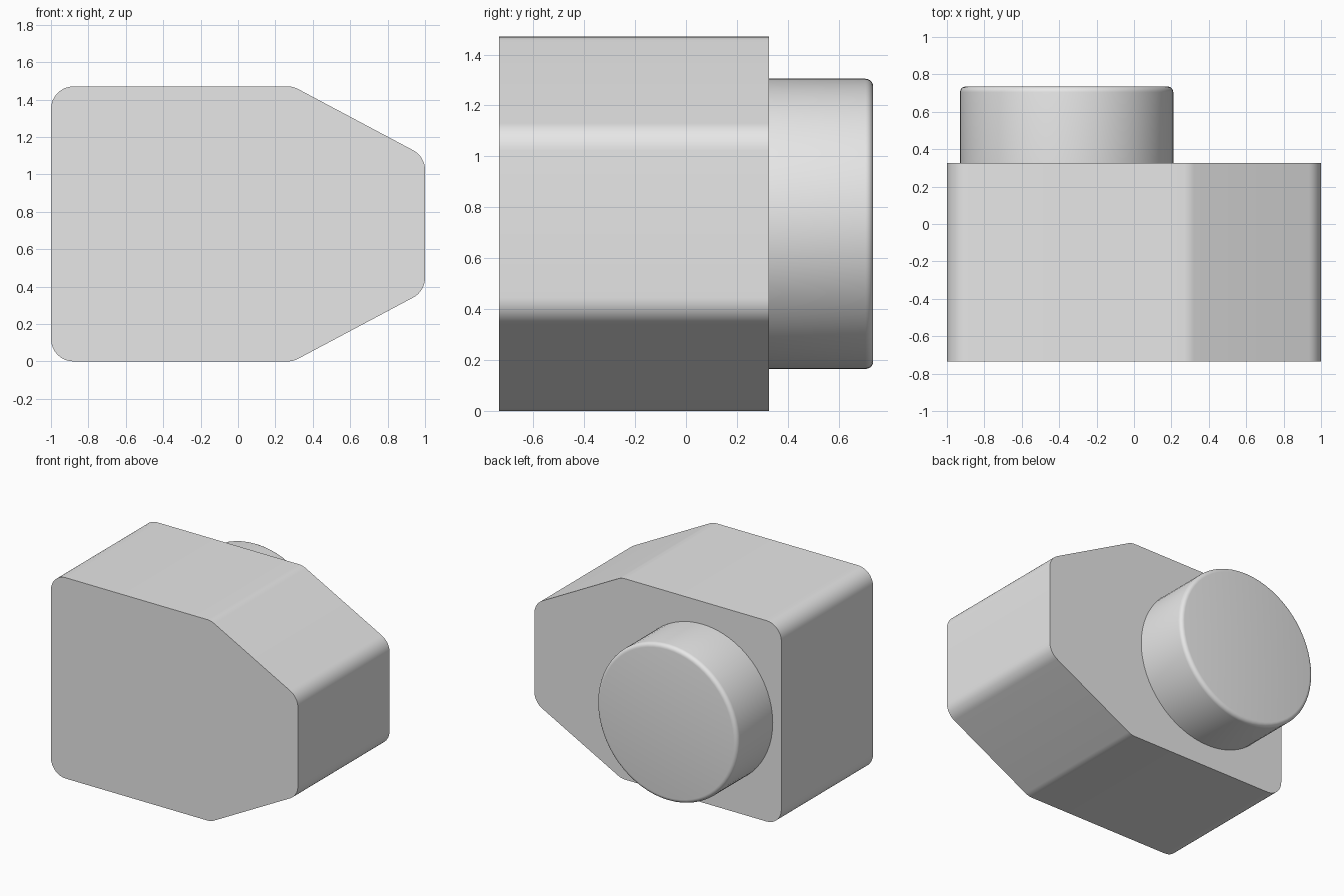
import bpy, bmesh, math
from mathutils import Vector

cube = bpy.data.objects.get("Cube")
if cube:
    bpy.data.objects.remove(cube, do_unlink=True)

FRONT, BACK, END = -0.735, 0.325, 0.735
HEIGHT = 1.47

grey = bpy.data.materials.new("plain_grey")
grey.use_nodes = True
colour = (0.8, 0.8, 0.8, 1)
grey.diffuse_color = colour
grey.node_tree.nodes["Principled BSDF"].inputs["Base Color"].default_value = colour


def fillet(corners, radius, steps=8):
    """Round every corner of a convex counter-clockwise outline."""
    points = []
    for i, corner in enumerate(corners):
        p = Vector(corner)
        a = (Vector(corners[i - 1]) - p).normalized()
        b = (Vector(corners[(i + 1) % len(corners)]) - p).normalized()
        half = a.angle(b) / 2
        centre = p + (a + b).normalized() * radius / math.sin(half)
        start = p + a * radius / math.tan(half) - centre
        turn = math.pi - 2 * half
        base = math.atan2(start.y, start.x)
        for k in range(steps + 1):
            t = base + turn * k / steps
            points.append(centre + radius * Vector((math.cos(t), math.sin(t))))
    return points


def finish(bm, name):
    bmesh.ops.recalc_face_normals(bm, faces=bm.faces)
    mesh = bpy.data.meshes.new(name)
    bm.to_mesh(mesh)
    bm.free()
    mesh.materials.append(grey)
    obj = bpy.data.objects.new(name, mesh)
    bpy.context.collection.objects.link(obj)
    bpy.ops.object.select_all(action="DESELECT")
    obj.select_set(True)
    bpy.context.view_layer.objects.active = obj
    bpy.ops.object.shade_smooth_by_angle(angle=math.radians(35))
    return obj


def prism(outline, y0, y1):
    """Extrude an x-z outline along y."""
    bm = bmesh.new()
    face = bm.faces.new([bm.verts.new((p.x, y0, p.y)) for p in outline])
    out = bmesh.ops.extrude_face_region(bm, geom=[face], use_keep_orig=True)
    verts = [g for g in out["geom"] if isinstance(g, bmesh.types.BMVert)]
    bmesh.ops.translate(bm, verts=verts, vec=(0, y1 - y0, 0))
    return bm


# Tapered block with rounded lengthwise edges
lower = [(-1, 0), (0.295, 0), (1, 0.375)]
upper = [(x, HEIGHT - z) for x, z in reversed(lower)]
finish(prism(fillet(lower + upper, 0.12), FRONT, BACK), "body")

# Round boss on the back with a softened rim
centre, radius, sides = Vector((-0.36, HEIGHT / 2)), 0.57, 64
circle = [centre + radius * Vector((math.cos(t), math.sin(t)))
          for t in (2 * math.pi * i / sides for i in range(sides))]
bm = prism(circle, BACK - 0.01, END)
rim = [e for e in bm.edges if all(v.co.y > END - 0.001 for v in e.verts)]
bmesh.ops.bevel(bm, geom=rim, offset=0.03, segments=5, profile=0.5, affect="EDGES")
finish(bm, "back_boss")
